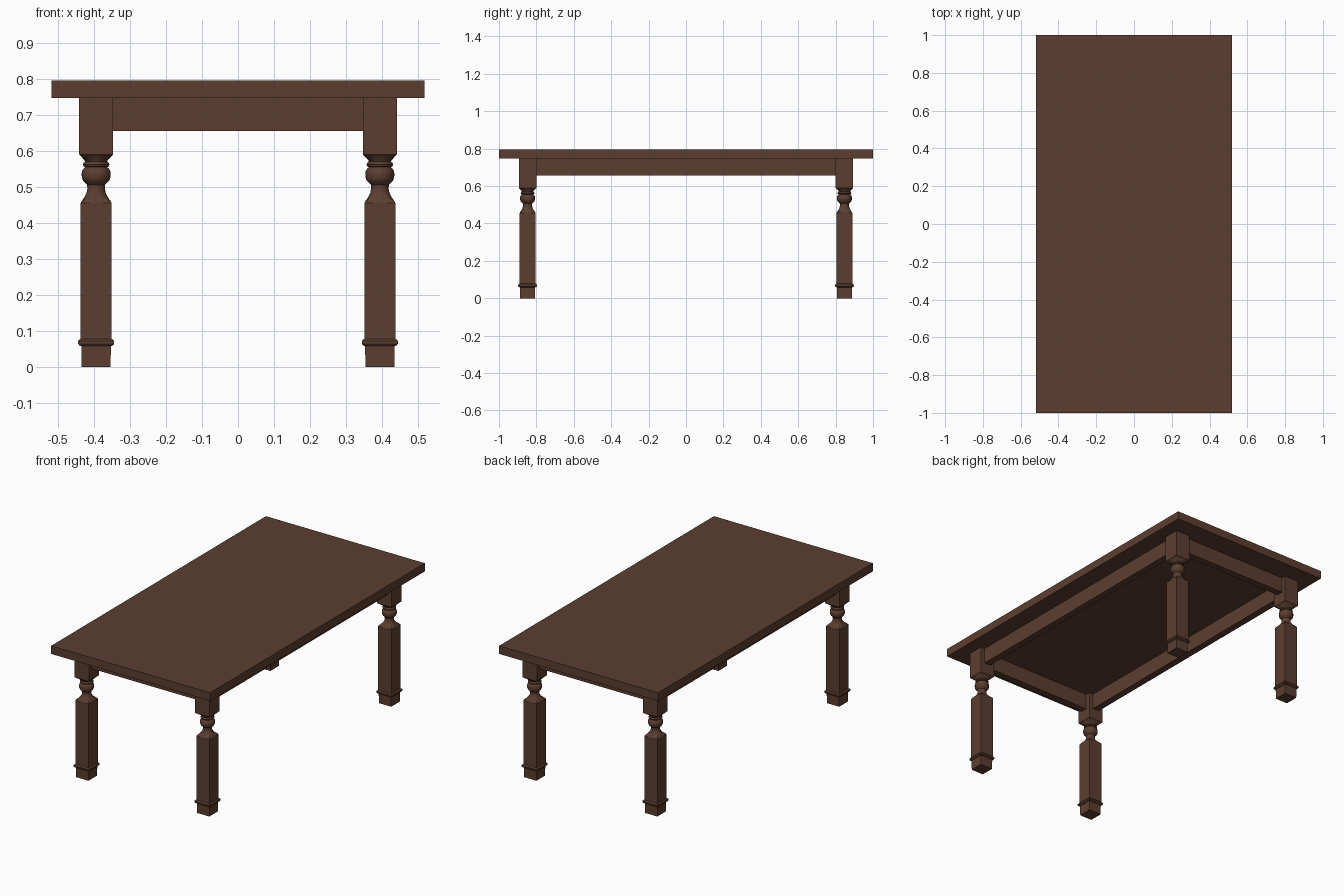
import bpy, bmesh, math

if "Cube" in bpy.data.objects:
    bpy.data.objects.remove(bpy.data.objects["Cube"])

wood = bpy.data.materials.new("dark brown wood")
wood.diffuse_color = (0.105, 0.048, 0.029, 1)
wood.use_nodes = True
wood.node_tree.nodes["Principled BSDF"].inputs["Base Color"].default_value = wood.diffuse_color


def finish(name, bm, angle=30):
    bmesh.ops.recalc_face_normals(bm, faces=bm.faces)
    me = bpy.data.meshes.new(name)
    bm.to_mesh(me)
    bm.free()
    me.materials.append(wood)
    ob = bpy.data.objects.new(name, me)
    bpy.context.collection.objects.link(ob)
    bpy.ops.object.select_all(action='DESELECT')
    ob.select_set(True)
    bpy.context.view_layer.objects.active = ob
    bpy.ops.object.shade_smooth_by_angle(angle=math.radians(angle))
    return ob


def box(name, lo, hi):
    bm = bmesh.new()
    bmesh.ops.create_cube(bm, size=1)
    for v in bm.verts:
        v.co = [a + (b - a) * (c + 0.5) for a, b, c in zip(lo, hi, v.co)]
    return finish(name, bm)


# leg profile: height, half width, roundness (0 = square, 1 = round)
PROFILE = [
    (0, .040, 0), (.058, .041, 0), (.060, .047, 0), (.064, .050, 0),
    (.072, .050, 0), (.076, .047, 0), (.078, .043, 0),
    (.455, .043, 0), (.462, .039, .2), (.472, .032, .7), (.482, .027, 1),
    (.494, .0245, 1), (.506, .025, 1), (.511, .030, 1), (.517, .036, 1),
    (.525, .0395, 1), (.535, .0405, 1), (.545, .039, 1), (.552, .034, 1),
    (.555, .030, 1), (.557, .035, 1), (.562, .037, 1), (.567, .035, 1),
    (.570, .031, 1), (.574, .032, .8), (.590, .047, 0), (.750, .047, 0),
]
SIDES = 32


def leg(name, x, y):
    bm = bmesh.new()
    rings = []
    for z, r, k in PROFILE:
        ring = []
        for i in range(SIDES):
            a = 2 * math.pi * i / SIDES
            c, s = math.cos(a), math.sin(a)
            f = r * (k + (1 - k) / max(abs(c), abs(s)))
            ring.append(bm.verts.new((x + c * f, y + s * f, z)))
        rings.append(ring)
    for lo, hi in zip(rings, rings[1:]):
        for i in range(SIDES):
            j = (i + 1) % SIDES
            bm.faces.new((lo[i], lo[j], hi[j], hi[i]))
    bm.faces.new(rings[0])
    bm.faces.new(rings[-1])
    return finish(name, bm)


LX, LY = .394, .847       # leg centres
T = .02                   # half thickness of rails
Z0, Z1 = .655, .750       # rail heights

# table top
box("table_top", (-.518, -1, .747), (.518, 1, .795))

# four turned legs and the rails between them
for sx, side in ((-1, "left"), (1, "right")):
    for sy, end in ((-1, "front"), (1, "back")):
        leg(f"{end}_{side}_leg", sx * LX, sy * LY)
    box(f"{side}_rail", (sx * LX - T, -LY + .04, Z0), (sx * LX + T, LY - .04, Z1))
for sy, end in ((-1, "front"), (1, "back")):
    box(f"{end}_rail", (-LX + .04, sy * LY - T, Z0), (LX - .04, sy * LY + T, Z1))
